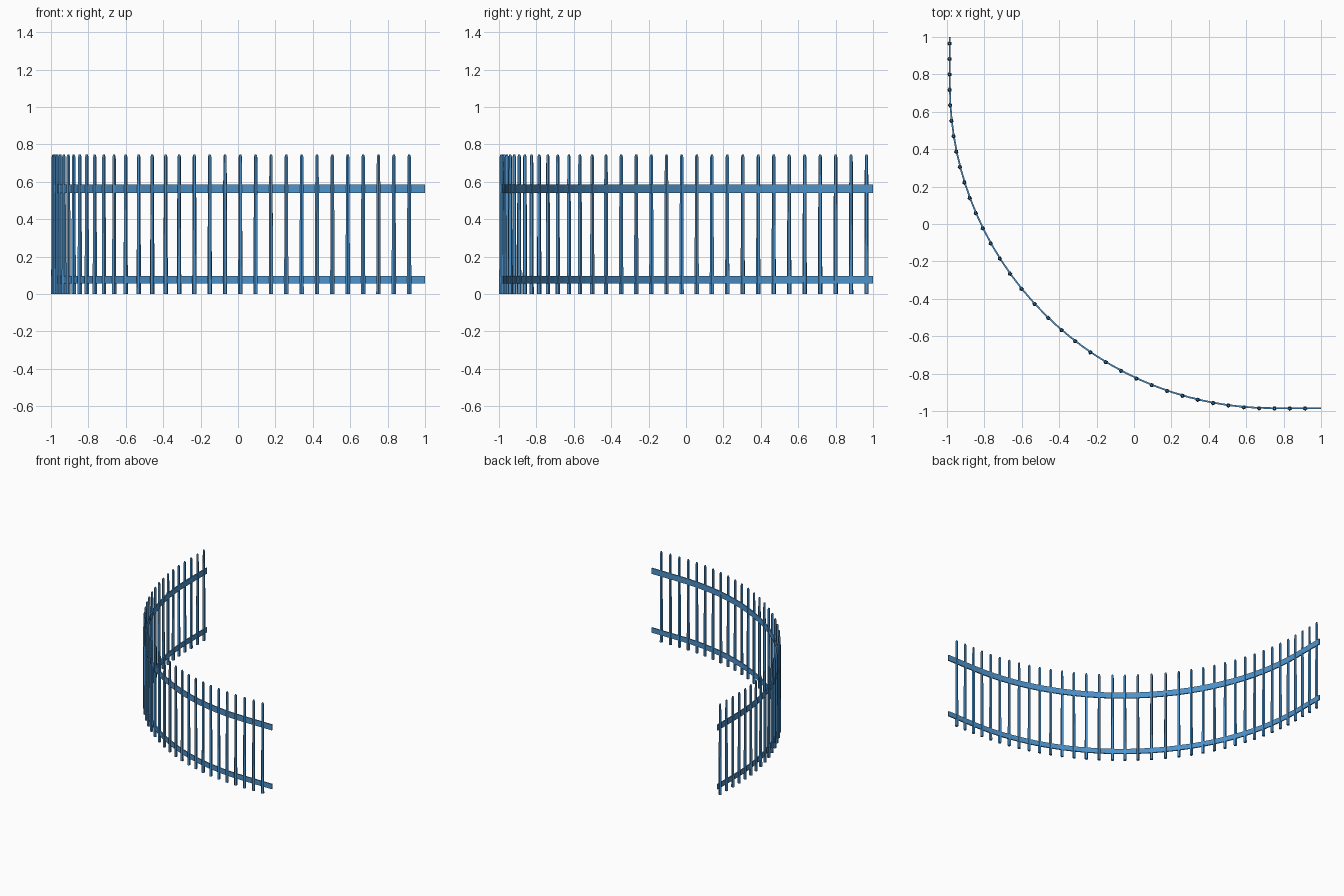
import bpy, bmesh, math
from mathutils import Vector, Matrix

cube = bpy.data.objects.get("Cube")
if cube:
    bpy.data.objects.remove(cube)

blue = bpy.data.materials.new("fence blue")
blue.use_nodes = True
colour = (0.075, 0.29, 0.60, 1)
blue.diffuse_color = colour
blue.node_tree.nodes["Principled BSDF"].inputs["Base Color"].default_value = colour

# Ground plan: straight end, quarter circle, straight end
CENTRE = 0.739
RADIUS = 1.7235
POSTS_PER_SIDE = 18
ARC_STEPS = 30
SIDES = 5


def add_object(name, bm):
    bmesh.ops.recalc_face_normals(bm, faces=bm.faces)
    mesh = bpy.data.meshes.new(name)
    bm.to_mesh(mesh)
    bm.free()
    mesh.materials.append(blue)
    obj = bpy.data.objects.new(name, mesh)
    bpy.context.collection.objects.link(obj)


def bridge(bm, rings):
    """Join rings of vertices into a closed tube."""
    for a, b in zip(rings, rings[1:]):
        for k in range(len(a)):
            n = (k + 1) % len(a)
            bm.faces.new((a[k], a[n], b[n], b[k]))
    bm.faces.new(rings[0])
    bm.faces.new(rings[-1])


def across(along):
    """Sideways plan position and outward angle for a distance along one axis."""
    d = min(along - CENTRE, 0)
    offset = math.sqrt(RADIUS ** 2 - d ** 2)
    return CENTRE - offset, math.atan2(-offset, d)


# Plan points of the rails, each with its outward direction
plan = [(Vector((CENTRE - RADIUS, 1, 0)), Vector((-1, 0, 0)))]
for i in range(ARC_STEPS + 1):
    a = math.pi + i / ARC_STEPS * math.pi / 2
    out = Vector((math.cos(a), math.sin(a), 0))
    plan.append((Vector((CENTRE, CENTRE, 0)) + out * RADIUS, out))
plan.append((Vector((1, CENTRE - RADIUS, 0)), Vector((0, -1, 0))))


def rail(name, low, high, half=0.0045):
    bm = bmesh.new()
    corners = ((-half, low), (half, low), (half, high), (-half, high))
    bridge(bm, [[bm.verts.new(p + out * s + Vector((0, 0, z))) for s, z in corners]
                for p, out in plan])
    add_object(name, bm)


rail("lower_rail", 0.056, 0.097)
rail("upper_rail", 0.539, 0.586)

# Tapered pickets with blunt tips: radius and height
profile = [(0.0125, 0), (0.0095, 0.733), (0.0055, 0.745)]


def picket(bm, position, angle):
    turn = Matrix.Translation(position) @ Matrix.Rotation(angle, 4, "Z")
    corners = [2 * math.pi * k / SIDES for k in range(SIDES)]
    bridge(bm, [[bm.verts.new(turn @ Vector((r * math.cos(c), r * math.sin(c), z)))
                 for c in corners] for r, z in profile])


# Pickets step along y on one half and along x on the other
side_half, front_half = bmesh.new(), bmesh.new()
for i in range(POSTS_PER_SIDE):
    y = 0.965 - 0.0826 * min(i, 10) - 0.081 * max(i - 10, 0)
    x, angle = across(y)
    picket(side_half, Vector((x - 0.002, y, 0)), math.pi / 2 - angle)
    x = 0.915 - 0.082 * min(i, 15) - 0.072 * max(i - 15, 0)
    y, angle = across(x)
    picket(front_half, Vector((x, y - 0.002, 0)), angle)
add_object("right_pickets", side_half)
add_object("front_pickets", front_half)
